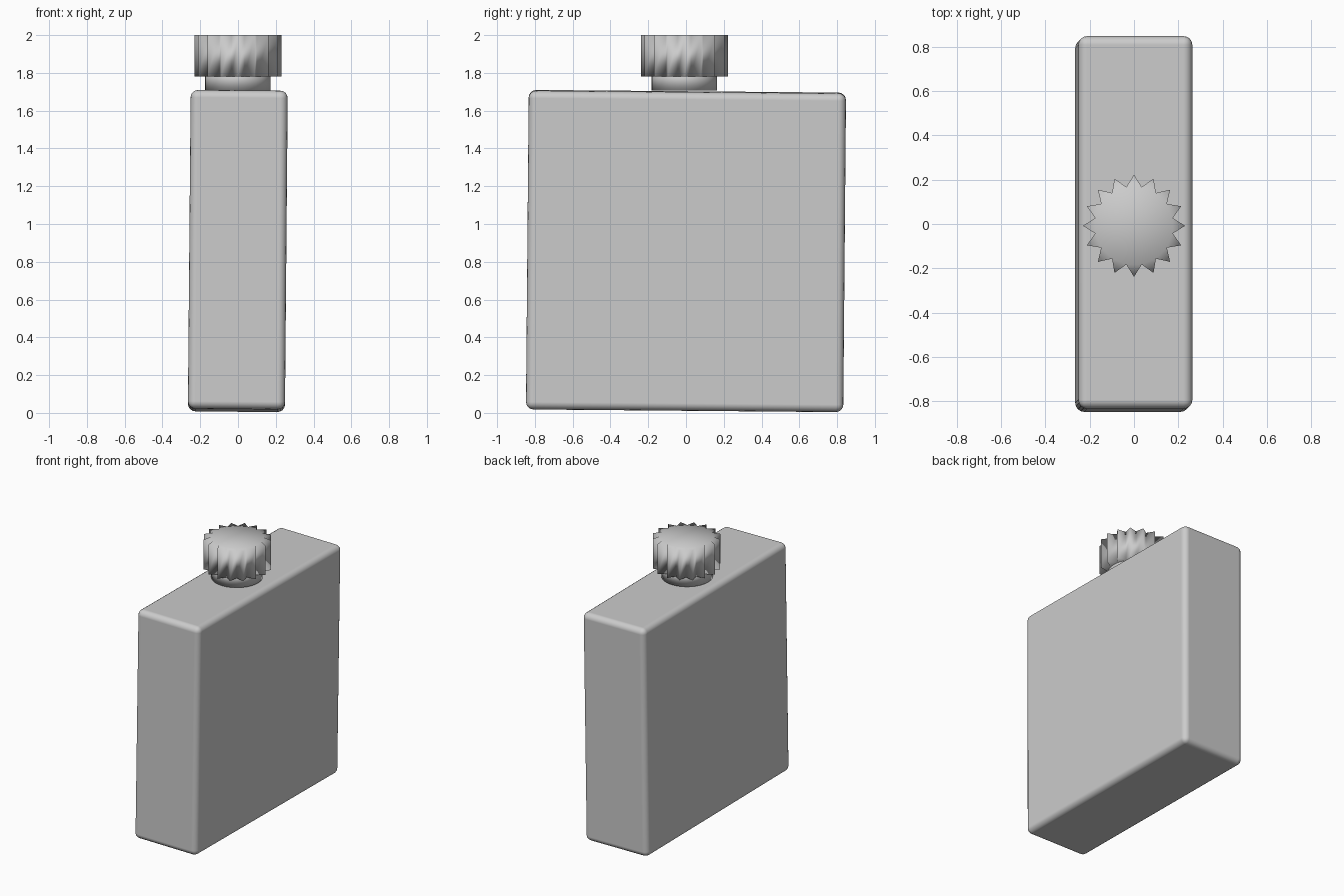
import bpy, bmesh, math

if "Cube" in bpy.data.objects:
    bpy.data.objects.remove(bpy.data.objects["Cube"])

CAP_X, CAP_Y = 0.0, -0.008


def add_object(name, bm, location):
    bmesh.ops.recalc_face_normals(bm, faces=bm.faces)
    for f in bm.faces:
        f.smooth = True
    mesh = bpy.data.meshes.new(name)
    bm.to_mesh(mesh)
    bm.free()
    obj = bpy.data.objects.new(name, mesh)
    obj.location = location
    bpy.context.collection.objects.link(obj)
    return obj


# flask body: rounded slab, leaning very slightly
bm = bmesh.new()
bmesh.ops.create_cube(bm, size=1)
bmesh.ops.scale(bm, vec=(0.514, 1.68, 1.688), verts=bm.verts)
body = add_object("flask_body", bm, (-0.001, 0.0, 0.857))
body.rotation_euler = (math.radians(-0.5), math.radians(0.5), 0)
bevel = body.modifiers.new("rounded_edges", "BEVEL")
bevel.width = 0.04
bevel.segments = 4
bevel.harden_normals = True

# neck: short cylinder running up into the cap
bm = bmesh.new()
bmesh.ops.create_cone(bm, cap_ends=True, segments=32,
                      radius1=0.173, radius2=0.173, depth=0.11)
add_object("neck", bm, (-0.002, CAP_Y - 0.002, 1.762))

# screw cap: star prism with 16 pointed ridges
RIDGES, TIP, VALLEY = 16, 0.23, 0.178
bm = bmesh.new()
rings = []
for z in (1.78, 2.0):
    ring = []
    for i in range(RIDGES * 2):
        a = math.pi * i / RIDGES
        r = VALLEY if i % 2 else TIP
        ring.append(bm.verts.new((r * math.cos(a), r * math.sin(a), z)))
    rings.append(ring)
n = RIDGES * 2
for i in range(n):
    j = (i + 1) % n
    bm.faces.new((rings[0][i], rings[0][j], rings[1][j], rings[1][i]))
for ring, z in zip(rings, (1.78, 2.0)):
    centre = bm.verts.new((0, 0, z))
    for i in range(0, n, 2):
        # ridge end triangle plus a wedge of the central disc
        bm.faces.new((ring[i - 1], ring[i], ring[i + 1]))
        bm.faces.new((centre, ring[i - 1], ring[i + 1]))
add_object("screw_cap", bm, (CAP_X, CAP_Y, 0))
